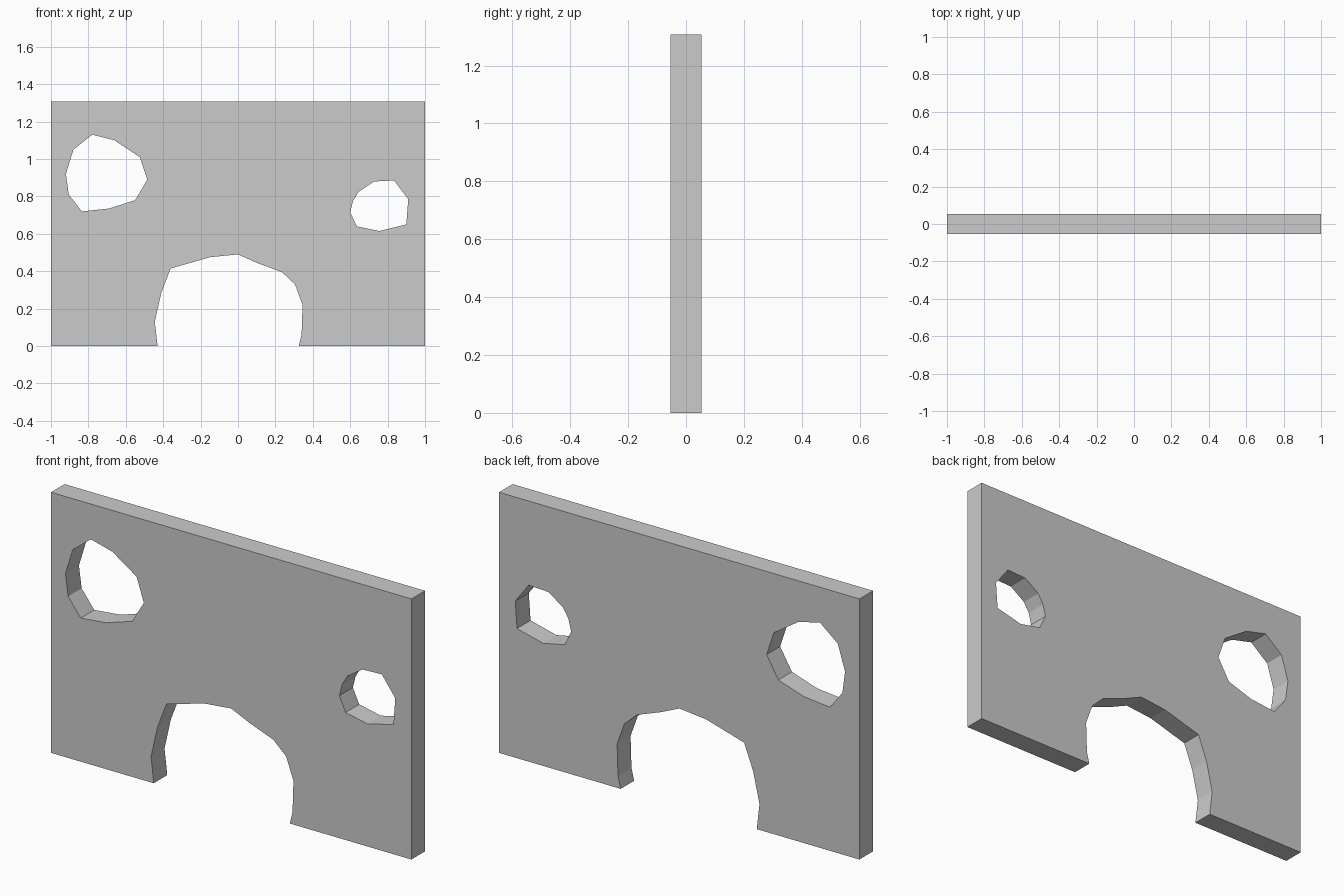
import bpy
from math import pi

if "Cube" in bpy.data.objects:
    bpy.data.objects.remove(bpy.data.objects["Cube"])

HEIGHT, THICKNESS = 1.307, 0.107

# Wall outline with the ragged doorway cut out of its bottom edge
outline = [(-1, 0), (-1, HEIGHT), (1, HEIGHT), (1, 0),
           (.325, 0), (.34, .06), (.345, .22), (.305, .33), (.235, .395),
           (.1, .445), (0, .49), (-.15, .475), (-.36, .415),
           (-.41, .285), (-.445, .13), (-.43, 0)]

# Two ragged window holes
left_hole = [(-.78, 1.13), (-.66, 1.10), (-.525, 1.01), (-.485, .89), (-.55, .78),
             (-.69, .735), (-.835, .72), (-.905, .81), (-.92, .92), (-.88, 1.05)]
right_hole = [(.727, .88), (.835, .885), (.91, .785), (.90, .65), (.755, .615),
              (.635, .64), (.60, .715), (.615, .775), (.645, .825)]

# Filled flat curve extruded to the wall thickness
curve = bpy.data.curves.new("wall", 'CURVE')
curve.dimensions = '2D'
curve.fill_mode = 'BOTH'
curve.extrude = THICKNESS / 2
for loop in (outline, left_hole, right_hole):
    spline = curve.splines.new('POLY')
    spline.points.add(len(loop) - 1)
    for point, (x, z) in zip(spline.points, loop):
        point.co = (x, z, 0, 1)
    spline.use_cyclic_u = True

wall = bpy.data.objects.new("wall", curve)
bpy.context.collection.objects.link(wall)
wall.rotation_euler.x = pi / 2

# Convert to a flat-shaded mesh
bpy.context.view_layer.objects.active = wall
wall.select_set(True)
bpy.ops.object.convert(target='MESH')
wall = bpy.context.object
wall.name = "wall"
bpy.ops.object.mode_set(mode='EDIT')
bpy.ops.mesh.select_all(action='SELECT')
bpy.ops.mesh.remove_doubles(threshold=0.0001)
bpy.ops.mesh.normals_make_consistent(inside=False)
bpy.ops.object.mode_set(mode='OBJECT')
bpy.ops.object.shade_flat()
